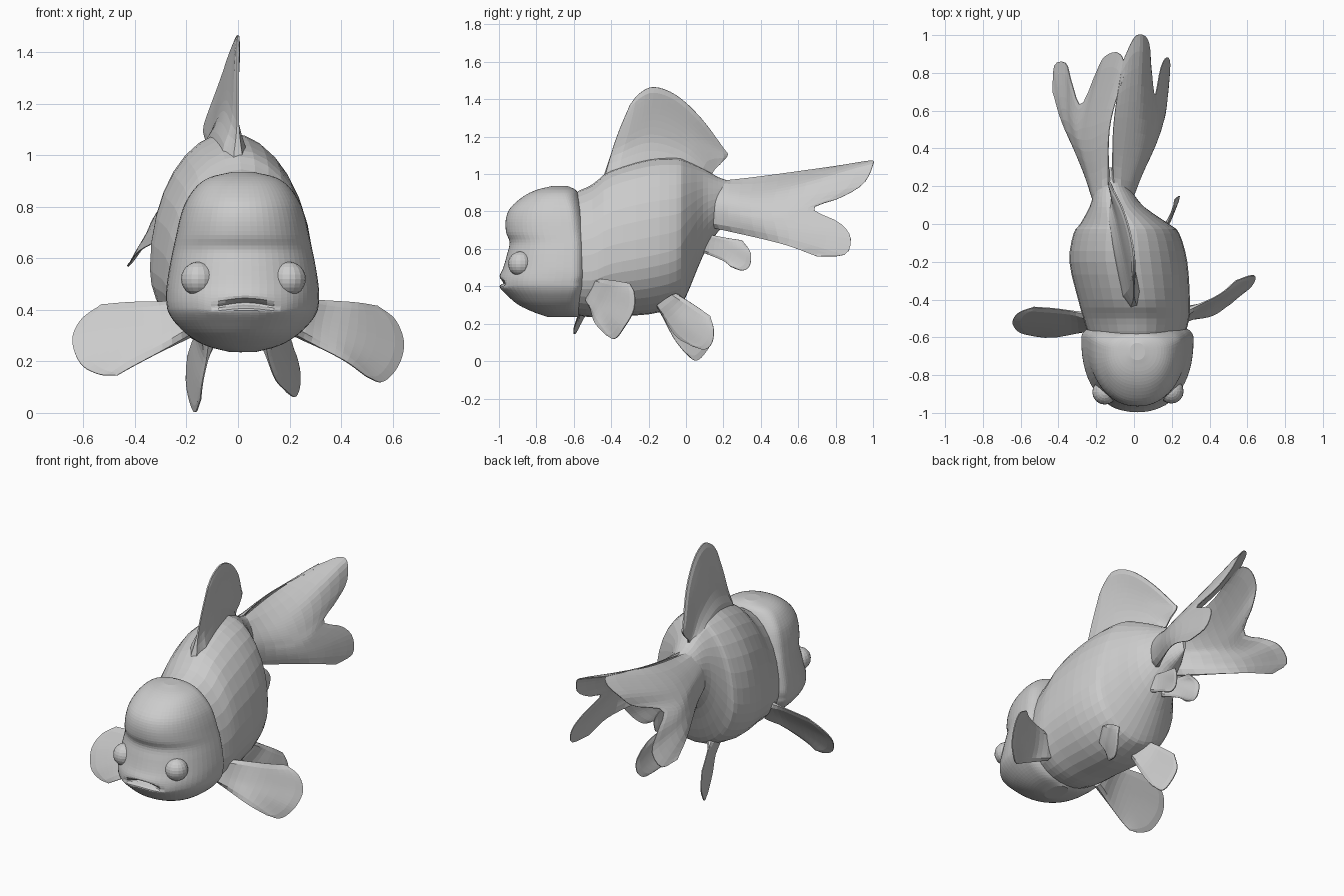
import bpy, math


def resample(pts, n):
    """Catmull-Rom curve through tuples of any size, n+1 samples."""
    out, last = [], len(pts) - 1
    for k in range(n + 1):
        f = k / n * last
        i = min(int(f), last - 1)
        t = f - i
        b, c = pts[i], pts[i + 1]
        a = pts[i - 1] if i else [2 * p - q for p, q in zip(b, c)]
        d = pts[i + 2] if i + 2 <= last else [2 * q - p for p, q in zip(b, c)]
        out.append(tuple(
            0.5 * (2 * q + (r - p) * t + (2 * p - 5 * q + 4 * r - s) * t * t
                   + (3 * q - p - 3 * r + s) * t ** 3)
            for p, q, r, s in zip(a, b, c, d)))
    return out


def skin(name, rows, closed):
    """Mesh through rows of points; closed rows get end caps."""
    m = len(rows[0])
    verts = [p for r in rows for p in r]
    faces = []
    for i in range(len(rows) - 1):
        for j in range(m if closed else m - 1):
            k = (j + 1) % m
            faces.append((i * m + j, i * m + k, (i + 1) * m + k, (i + 1) * m + j))
    if closed:
        faces.append(tuple(reversed(range(m))))
        faces.append(tuple(range((len(rows) - 1) * m, len(rows) * m)))
    me = bpy.data.meshes.new(name)
    me.from_pydata(verts, [], faces)
    ob = bpy.data.objects.new(name, me)
    bpy.context.collection.objects.link(ob)
    return ob


def fin(name, root, mid, tip, thick=0.07, n=28, rows=12):
    """Sheet from root over middle to tip line, thick at the root, thin at the rim."""
    lines = [resample(r, n) for r in (root, mid, tip)]
    cols = [resample(c, rows) for c in zip(*lines)]
    cols = [[c[i] for c in cols] for i in range(rows + 1)]
    ob = skin(name, cols, False)
    group = ob.vertex_groups.new(name="taper")
    for i in range(rows + 1):
        for j in range(n + 1):
            edge = min(1, min(j, n - j) / 3)
            w = (.2 + .8 * math.exp(-(i / 2.2) ** 2)) * (.35 + .65 * edge)
            if i == rows:
                w = .08
            group.add([i * (n + 1) + j], w, "REPLACE")
    mod = ob.modifiers.new("thickness", "SOLIDIFY")
    mod.thickness, mod.offset, mod.vertex_group = thick, 0, "taper"
    return ob


def spow(v, e):
    return math.copysign(abs(v) ** e, v)


# body: y, centre x, half width, bottom z, widest z, top z
body = [(-.72, .015, .20, .30, .50, .80), (-.6, .015, .25, .25, .48, .895),
        (-.5, .012, .28, .235, .48, .945), (-.4, 0, .296, .24, .52, 1.02),
        (-.2, -.03, .312, .25, .56, 1.08), (-.05, -.04, .28, .29, .6, 1.085),
        (.0, -.05, .235, .345, .66, 1.07), (.09, -.09, .145, .56, .79, 1.03),
        (.17, -.11, .1, .69, .84, .985), (.24, -.115, .055, .74, .85, .96),
        (.3, -.12, .012, .79, .86, .94)]
rings = []
for y, cx, w, lo, zw, hi in resample(body, 30):
    ring = []
    for k in range(32):
        a = 2 * math.pi * k / 32
        s = math.sin(a)
        ring.append((cx + w * math.cos(a), y, zw + s * ((hi - zw) if s > 0 else (zw - lo))))
    rings.append(ring)
skin("body", rings, True)

# head with hood: z, half width, front y, middle y, back y
head = [(.236, .05, -.74, -.66, -.58), (.26, .14, -.81, -.65, -.56),
        (.30, .21, -.895, -.64, -.545), (.35, .262, -.955, -.63, -.535),
        (.39, .288, -.993, -.62, -.525), (.42, .295, -1.0, -.62, -.52),
        (.455, .297, -.997, -.61, -.515), (.50, .294, -.977, -.61, -.515),
        (.57, .283, -.957, -.61, -.515), (.635, .27, -.943, -.61, -.52),
        (.69, .258, -.962, -.62, -.525), (.76, .242, -.963, -.63, -.535),
        (.82, .22, -.938, -.64, -.55), (.88, .178, -.87, -.66, -.57),
        (.915, .125, -.80, -.67, -.59), (.935, .04, -.72, -.68, -.63)]
rings = []
for z, w, yf, ym, yb in resample(head, 60):
    ring = []
    for k in range(64):
        a = 2 * math.pi * k / 64
        c, s = math.cos(a), math.sin(a)
        x = .018 + w * spow(c, .92)
        y = ym + (abs(spow(s, .75)) * (yb - ym) if s > 0 else abs(spow(s, .9)) * (yf - ym))
        # mouth slit along arched rows
        d, zz = (x - .03) / .12, z
        if y < -.85 and abs(d) < 1.6:
            zz -= .025 * min(d * d, 1.2) * math.exp(-((z - .43) / .035) ** 2) * (1 - (d / 1.6) ** 2)
            if abs(d) < 1:
                y += .05 * (1 - d * d) * math.exp(-((z - .426) / .013) ** 2)
        ring.append((x, y, zz))
    rings.append(ring)
skin("head", rings, True)

# eyes
for side, loc in (("left", (-.155, -.89, .52)), ("right", (.197, -.885, .52))):
    bpy.ops.mesh.primitive_uv_sphere_add(segments=16, ring_count=12, radius=.066, location=loc)
    bpy.context.object.name = side + "_eye"

# dorsal fin
fin("dorsal_fin",
    [(0, -.44, .98), (-.06, -.15, 1.05), (-.11, .13, .98)],
    [(0, -.37, 1.2), (-.03, -.17, 1.29), (-.08, .04, 1.18), (-.12, .15, 1.02)],
    [(0, -.3, 1.37), (0, -.25, 1.43), (0, -.17, 1.465), (-.02, -.05, 1.42),
     (-.06, .08, 1.3), (-.12, .2, 1.14), (-.13, .222, 1.1), (-.12, .18, 1.05)], .1)

# double tail
fin("right_tail_fin",
    [(-.11, .12, .95), (-.05, .11, .85), (-.06, .12, .72)],
    [(-.11, .5, 1.0), (.03, .48, .9), (.1, .46, .8), (.13, .48, .72), (.14, .5, .63)],
    [(-.06, .86, 1.05), (0, .985, 1.07), (.05, 1.0, 1.05), (.08, .95, .95), (.09, .83, .875),
     (.11, .68, .815), (.14, .82, .74), (.17, .88, .66), (.19, .85, .57), (.18, .7, .56)], .06)
fin("left_tail_fin",
    [(-.13, .12, .95), (-.18, .11, .85), (-.18, .12, .72)],
    [(-.13, .5, 1.0), (-.22, .45, .9), (-.29, .45, .8), (-.33, .48, .72), (-.365, .5, .64)],
    [(-.05, .8, 1.04), (-.06, .88, 1.05), (-.1, .91, 1.02), (-.16, .88, .96), (-.2, .8, .88),
     (-.28, .63, .81), (-.33, .75, .74), (-.36, .85, .66), (-.42, .84, .575), (-.43, .7, .57)], .06)

# pectoral fins
fin("right_pectoral_fin",
    [(.24, -.47, .44), (.22, -.51, .3)],
    [(.44, -.38, .43), (.42, -.43, .31), (.4, -.49, .21)],
    [(.54, -.3, .415), (.61, -.275, .36), (.643, -.28, .27), (.62, -.33, .18),
     (.56, -.38, .12), (.5, -.43, .14)])
fin("left_pectoral_fin",
    [(-.21, -.48, .43), (-.18, -.55, .3)],
    [(-.4, -.45, .43), (-.4, -.53, .31), (-.39, -.595, .19)],
    [(-.53, -.44, .42), (-.61, -.47, .36), (-.643, -.52, .28), (-.61, -.57, .19),
     (-.54, -.59, .15), (-.47, -.6, .145)])

# pelvic fins
fin("right_pelvic_fin",
    [(.14, -.05, .36), (.09, -.15, .29)],
    [(.2, .06, .29), (.18, 0, .2), (.14, -.06, .14)],
    [(.215, .13, .24), (.238, .148, .17), (.238, .14, .1), (.22, .1, .062), (.19, .03, .08)])
fin("left_pelvic_fin",
    [(-.14, -.05, .36), (-.1, -.15, .29)],
    [(-.175, .05, .28), (-.16, 0, .19), (-.135, -.07, .13)],
    [(-.195, .12, .22), (-.2, .14, .12), (-.185, .1, .04), (-.165, .05, .003), (-.145, -.01, .05)])

# anal fin pair
for side, s in (("left", -1), ("right", 1)):
    a, b, c = -.085 + .03 * s, -.1 + .05 * s, -.105 + .08 * s
    fin(side + "_anal_fin",
        [(a, .06, .69), (a, .04, .6)],
        [(b, .21, .66), (b, .19, .54)],
        [(b, .3, .645), (c, .345, .58), (c, .34, .51), (c, .3, .485), (c, .24, .505)], .06)
